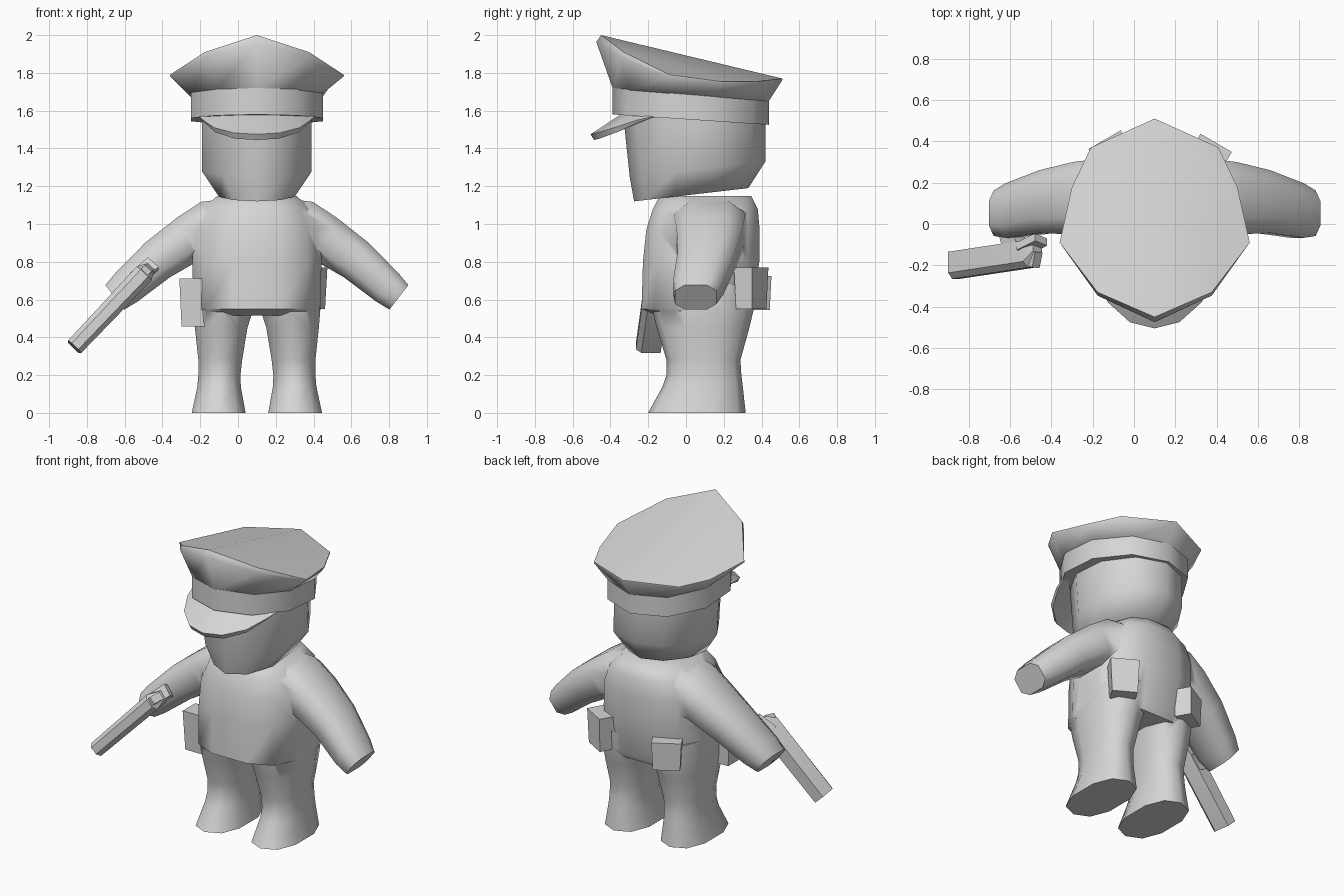
import bpy, bmesh, math
from mathutils import Vector, Matrix

if "Cube" in bpy.data.objects:
    bpy.data.objects.remove(bpy.data.objects["Cube"])

CX = 0.1  # the figure's own centre line

grey = bpy.data.materials.new("plain_grey")
grey.diffuse_color = (0.67, 0.67, 0.67, 1)
grey.use_nodes = True
grey.node_tree.nodes["Principled BSDF"].inputs["Base Color"].default_value = grey.diffuse_color


def smooth(ob, angle):
    bpy.ops.object.select_all(action='DESELECT')
    ob.select_set(True)
    bpy.context.view_layer.objects.active = ob
    bpy.ops.object.shade_smooth_by_angle(angle=math.radians(angle))


def finish(name, bm, angle):
    bmesh.ops.recalc_face_normals(bm, faces=bm.faces)
    me = bpy.data.meshes.new(name)
    bm.to_mesh(me)
    bm.free()
    me.materials.append(grey)
    ob = bpy.data.objects.new(name, me)
    bpy.context.collection.objects.link(ob)
    smooth(ob, angle)
    return ob


def loft(name, rings, angle=60, ridge=False):
    bm = bmesh.new()
    vs = [[bm.verts.new(p) for p in r] for r in rings]
    n = len(vs[0])
    for a, b in zip(vs, vs[1:]):
        for i in range(n):
            j = (i + 1) % n
            bm.faces.new((a[i], a[j], b[j], b[i]))
    bm.faces.new(vs[0])
    if ridge:  # two halves folded along the centre line
        h = n // 2
        bm.faces.new(vs[-1][:h + 1])
        bm.faces.new(vs[-1][h:] + vs[-1][:1])
    else:
        bm.faces.new(vs[-1])
    return finish(name, bm, angle)


# ten-sided outlines: pointed one for the hat rim, even one for head and band
HALF = [(0, -1), (.6, -.75), (1, -.25), (.87, .31), (.67, .71), (0, 1)]
RIM = HALF + [(-x, y) for x, y in HALF[4:0:-1]]
EVEN = [(math.sin(math.pi * i / 5) / .951, -math.cos(math.pi * i / 5)) for i in range(10)]


def ten(rx, y0, y1, z0, z1, shape=EVEN):
    """Ten-sided ring from y0 (height z0) back to y1 (height z1)."""
    cy, ry = (y0 + y1) / 2, (y1 - y0) / 2
    return [(CX + x * rx, cy + y * ry, z0 + (z1 - z0) * (y + 1) / 2) for x, y in shape]


def oval(cx, rx, y0, y1, z, n=12, e=0.75):
    """Rounded-box ring lying flat."""
    cy, ry = (y0 + y1) / 2, (y1 - y0) / 2
    k = math.cos(math.pi / n) ** e if n % 4 == 0 else 1
    k = max(abs(math.cos(2 * math.pi * (j + .5) / n)) for j in range(n)) ** e
    out = []
    for i in range(n):
        a = 2 * math.pi * (i + .5) / n
        c, s = math.cos(a), math.sin(a)
        out.append((cx + math.copysign(abs(c) ** e, c) * rx / k,
                    cy + math.copysign(abs(s) ** e, s) * ry / k, z))
    return out


# head
loft("head", [ten(.2, -.275, .33, 1.12, 1.19), ten(.29, -.298, .42, 1.25, 1.33),
              ten(.29, -.335, .42, 1.6, 1.58)], 60)

# hat band
loft("hat_band", [ten(.35, -.39, .44, 1.58, 1.525), ten(.35, -.39, .44, 1.72, 1.65)], 45)

# hat crown, flaring to a raised front peak
rim_z = [2.0, 1.91, 1.79, 1.755, 1.755, 1.77]
rim_z += rim_z[4:0:-1]
rim = [(x, y, z) for (x, y, _), z in zip(ten(.46, -.45, .51, 0, 0, RIM), rim_z)]
lip = []
for (x, y, z), (u, v) in zip(rim, RIM):
    f = max(0, -v - .25) / .75
    lip.append((x, y - .025 * f, z - .008 - .028 * f))
loft("hat_crown", [ten(.345, -.385, .435, 1.71, 1.645), lip, rim], 60, True)

# visor, thinning out where it meets the band
edge = [(0, -.505, 1.475, 1), (.12, -.475, 1.482, 1), (.226, -.38, 1.51, .8),
        (.285, -.26, 1.55, .4), (.31, -.16, 1.572, .15)]
edge = [(-x, y, z, t) for x, y, z, t in edge[:0:-1]] + edge
sections = []
for x, y, z, t in edge:
    yi = min(.025 - .395 * math.sqrt(1 - (x / .36) ** 2) + .02, -.1)
    sections.append([(CX + x, y, z), (CX + x * .98, y + .018 * t, z - .03 * t),
                     (CX + x * .95, yi + .04, 1.585 - .035 * t), (CX + x * .95, yi + .02, 1.59)])
loft("visor", sections, 35)

# torso
body = loft("body", [oval(CX, .31, -.15, .335, .515), oval(CX, .335, -.235, .35, .55),
                     oval(CX, .342, -.228, .388, .80), oval(CX, .335, -.21, .39, .97),
                     oval(CX, .29, -.175, .38, 1.08), oval(CX, .21, -.14, .345, 1.148)], 65)

# legs with flared feet
LEG = [(.06, .345, -.19, .305, 0), (.085, .315, -.115, .292, .14), (.087, .31, -.095, .285, .2),
       (.078, .31, -.095, .28, .28), (.05, .328, -.145, .325, .45), (.015, .337, -.17, .35, .56),
       (.015, .33, -.16, .36, .68)]
# arm stations: x, y, z, half thickness, half depth, direction across the arm (x, z)
ARM = [(.12, .12, 1.0, .14, .20, .30, .95), (.245, .125, .985, .142, .19, .36, .93),
       (.365, .125, .92, .128, .175, .45, .89), (.525, .108, .81, .113, .152, .58, .81),
       (.69, .065, .665, .096, .132, .62, .78), (.752, .052, .612, .082, .11, .61, .79)]
parts = []
for s in (-1, 1):
    parts.append(loft("leg", [oval(CX + s * (a + b) / 2, (b - a) / 2, y0, y1, z, 10, .85)
                              for a, b, y0, y1, z in LEG], 65))
    rings = []
    for x, y, z, t, d, px, pz in ARM:
        ring = []
        for i in range(8):
            a = 2 * math.pi * (i + .5) / 8
            c = math.copysign(abs(math.cos(a)) ** .7, math.cos(a)) / .946
            q = math.copysign(abs(math.sin(a)) ** .7, math.sin(a)) / .946
            ring.append((CX + s * (x + px * t * q), y + d * c, z + pz * t * q))
        rings.append(ring)
    parts.append(loft("arm", rings, 60))

# fuse torso, arms and legs into one skin
for p in parts:
    mod = body.modifiers.new("union", 'BOOLEAN')
    mod.operation, mod.solver, mod.object = 'UNION', 'EXACT', p
dg = bpy.context.evaluated_depsgraph_get()
fused = bpy.data.meshes.new_from_object(body.evaluated_get(dg))
body.modifiers.clear()
body.data = fused
for p in parts:
    bpy.data.objects.remove(p)
smooth(body, 62)


def box(name, loc, size, rot_z=0, taper=1.0):
    """Box with a narrower bottom."""
    m = Matrix.Translation(loc) @ Matrix.Rotation(math.radians(rot_z), 4, 'Z')
    w, d, h = (v / 2 for v in size)
    return loft(name, [[m @ Vector((x * w * k, y * d * k, z))
                        for x, y in ((-1, -1), (1, -1), (1, 1), (-1, 1))]
                       for z, k in ((-h, taper), (h, 1))], 35)


# belt pouches and holster
box("right_pouch", (.37, .345, .66), (.175, .11, .22), -30, .88)
box("left_pouch", (-.115, .36, .635), (.18, .11, .18), 30, .9)
box("holster", (-.238, -.065, .585), (.145, .13, .255), 0, .84)


# pistol: chamfered barrel running from muzzle to rear
tip, rear = Vector((-.867, -.20, .348)), Vector((-.50, -.145, .735))
axis = (rear - tip).normalized()
across = (Vector((0, 1, 0)) - axis * axis.y).normalized()
up = axis.cross(across)


def section(p, hw, hh):
    return [p + across * (a * hw) + up * (b * hh)
            for a, b in ((-1, -.5), (-.55, -1), (1, -.8), (1, .8), (-.55, 1), (-1, .5))]


loft("pistol_barrel", [section(tip, .066, .048), section(rear, .066, .054),
                       section(rear + axis * .05 + across * .03, .035, .03)], 25)


def bar(name, a, b, w, h):
    a, b = Vector(a), Vector(b)
    d = (b - a).normalized()
    p = (axis - d * axis.dot(d)).normalized()
    q = d.cross(p)
    loft(name, [[c + p * (i * w) + q * (j * h) for i, j in ((-1, -1), (1, -1), (1, 1), (-1, 1))]
                for c in (a, b)], 25)


bar("pistol_grip", (-.57, -.14, .665), (-.61, .02, .625), .05, .035)
bar("pistol_hammer", (-.495, -.205, .745), (-.48, -.13, .755), .03, .025)
bar("pistol_rear_sight", (-.54, -.12, .71), (-.45, -.075, .79), .02, .04)
